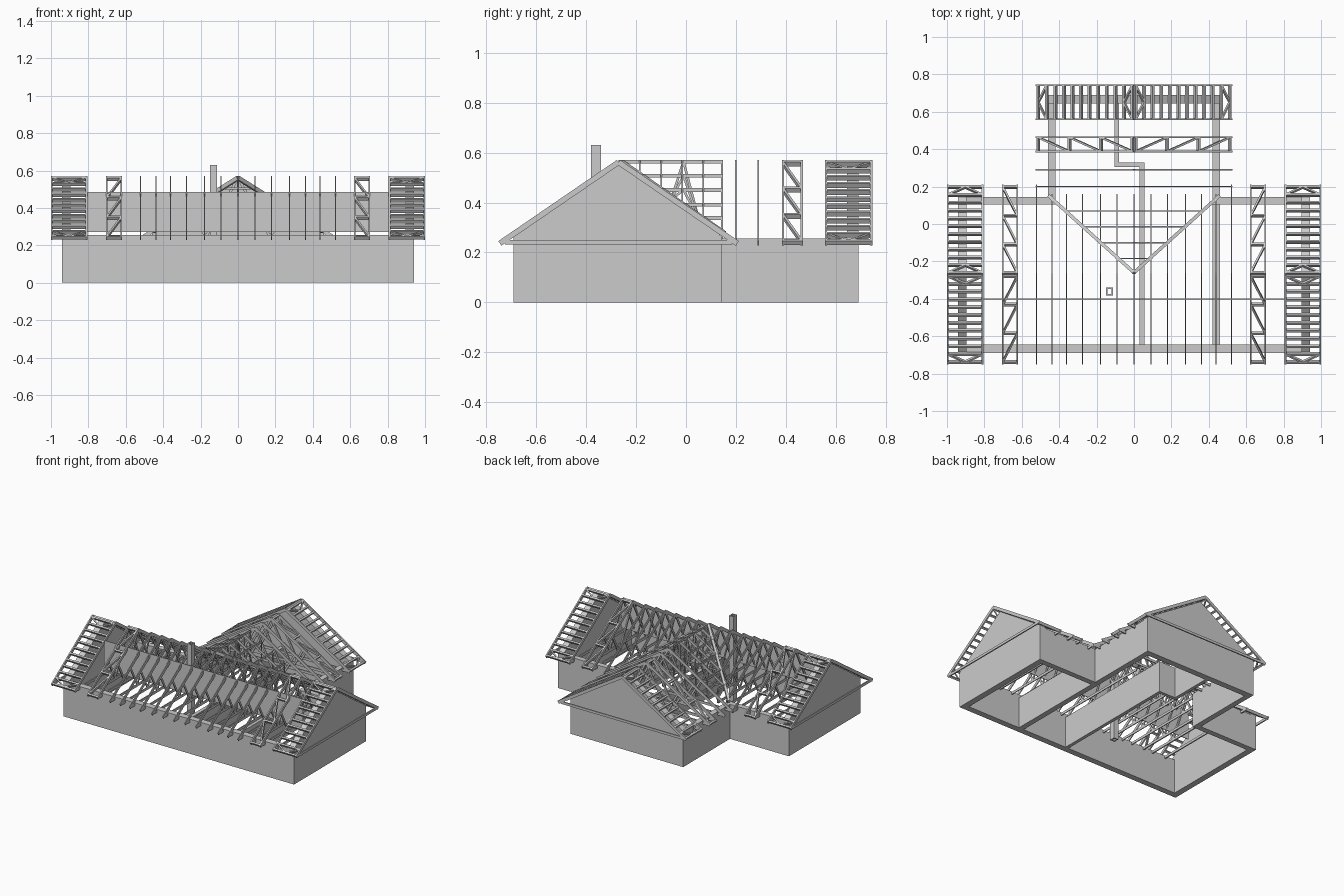
import bpy, bmesh
from mathutils import Vector

if "Cube" in bpy.data.objects:
    bpy.data.objects.remove(bpy.data.objects["Cube"])

APEX, EAVE, D = 0.575, 0.25, 0.022          # roof top, eave top, rafter depth
HALF = {'main': 0.475, 'wing': 0.52}
CY = -0.27                                   # main ridge position
SLOPE = {k: (APEX - EAVE) / h for k, h in HALF.items()}


def finish(bm, name):
    bmesh.ops.recalc_face_normals(bm, faces=bm.faces)
    me = bpy.data.meshes.new(name)
    bm.to_mesh(me)
    bm.free()
    ob = bpy.data.objects.new(name, me)
    bpy.context.collection.objects.link(ob)
    return ob


def prism(bm, pts, vec):
    a = [bm.verts.new(p) for p in pts]
    b = [bm.verts.new(Vector(p) + Vector(vec)) for p in pts]
    bm.faces.new(a)
    bm.faces.new(b[::-1])
    for i in range(len(a)):
        j = (i + 1) % len(a)
        bm.faces.new((a[i], b[i], b[j], a[j]))


def box(bm, x0, x1, y0, y1, z0, z1):
    prism(bm, [(x0, y0, z0), (x1, y0, z0), (x1, y1, z0), (x0, y1, z0)], (0, 0, z1 - z0))


def beam(bm, p, q, n, t, d):
    """Rectangular bar from p to q: thickness t along n, depth d across."""
    p, q, n = Vector(p), Vector(q), Vector(n)
    if (q - p).length < 1e-4:
        return
    u = (q - p).normalized()
    n = (n - u * n.dot(u)).normalized()
    w = u.cross(n) * d / 2
    n = n * t / 2
    prism(bm, [p + n + w, p - n + w, p - n - w, p + n - w], q - p)


def P(kind, s, u, z):
    return Vector((s, CY + u, z)) if kind == 'main' else Vector((u, s, z))


def R(kind, s, u):
    """Point on the rafter centre line."""
    return P(kind, s, u, APEX - 0.0135 - abs(u) * SLOPE[kind])


def normal(kind):
    return (1, 0, 0) if kind == 'main' else (0, 1, 0)


def truss(bm, kind, s, t, back=None, webs=True):
    h, n = HALF[kind], normal(kind)
    for sg in (-1, 1):
        e = back if (back and sg > 0) else h
        beam(bm, R(kind, s, 0), R(kind, s, sg * e), n, t, D)
        if webs:
            foot = P(kind, s, sg * h * 0.33, 0.245)
            beam(bm, foot, R(kind, s, sg * h * 0.5), n, t, 0.014)
            beam(bm, foot, R(kind, s, 0), n, t, 0.014)
    beam(bm, P(kind, s, -h + 0.02, 0.241), P(kind, s, (back or h) - 0.02, 0.241), n, t, 0.018)


def bay(bm, kind, s0, s1, rungs, brace):
    """Two rafter pairs joined by rungs in the roof plane, optionally zigzag braced."""
    h = HALF[kind]
    for s in (s0, s1):
        truss(bm, kind, s, 0.009, webs=brace)
    for sg in (-1, 1):
        up = (0, sg * SLOPE[kind], 1) if kind == 'main' else (sg * SLOPE[kind], 0, 1)
        us = [sg * (0.008 + (h - 0.016) * i / rungs) for i in range(rungs + 1)]
        for u in us:
            beam(bm, R(kind, s0, u), R(kind, s1, u), up, D * 0.9, 0.012)
        for i in range(rungs):
            a, b = us[i], us[i + 1]
            if brace:
                beam(bm, R(kind, s0, a), R(kind, s1, b), up, D * 0.8, 0.01)
            elif i in (0, rungs - 1):
                m = (s0 + s1) / 2
                beam(bm, R(kind, s0, a), R(kind, m, b), up, D * 0.8, 0.009)
                beam(bm, R(kind, s1, a), R(kind, m, b), up, D * 0.8, 0.009)


# outer walls
bm = bmesh.new()
H = 0.255
for x in (-0.94, 0.895):
    prism(bm, [(x, -0.69, 0), (x, 0.145, 0), (x, 0.145, 0.264), (x, CY, 0.55), (x, -0.69, 0.262)], (0.045, 0, 0))
prism(bm, [(-0.46, 0.645, 0), (0.46, 0.645, 0), (0.46, 0.645, 0.262), (0, 0.645, 0.55), (-0.46, 0.645, 0.262)], (0, 0.045, 0))
box(bm, -0.895, 0.895, -0.69, -0.645, 0, H)
for s in (-1, 1):
    a, b = sorted((s * 0.895, s * 0.42))
    box(bm, a, b, 0.105, 0.145, 0, H)
    a, b = sorted((s * 0.46, s * 0.42))
    box(bm, a, b, 0.145, 0.645, 0, H)
finish(bm, "outer_walls")

# partition walls
bm = bmesh.new()
box(bm, 0.42, 0.46, -0.645, 0.105, 0, 0.23)
box(bm, 0.03, 0.055, -0.645, 0.33, 0, 0.23)
box(bm, -0.105, 0.03, 0.305, 0.33, 0, 0.23)
box(bm, -0.105, -0.08, 0.33, 0.645, 0, 0.23)
finish(bm, "partition_walls")

# attic panel
bm = bmesh.new()
box(bm, -0.81, 0.81, -0.403, -0.399, 0.272, 0.485)
finish(bm, "attic_panel")

# hollow chimney
bm = bmesh.new()
x0, x1, y0, y1, w, Z = -0.149, -0.112, -0.381, -0.34, 0.008, 0.63
box(bm, x0, x1, y0, y0 + w, 0, Z)
box(bm, x0, x1, y1 - w, y1, 0, Z)
box(bm, x0, x0 + w, y0 + w, y1 - w, 0, Z)
box(bm, x1 - w, x1, y0 + w, y1 - w, 0, Z)
finish(bm, "chimney")

# main roof trusses, with flat tops running back into the wing
bm = bmesh.new()
T = 0.006
for x in (0, 0.09, 0.18, 0.275, 0.36, 0.438, 0.522):
    for s in ((-1, 1) if x else (1,)):
        truss(bm, 'main', s * x, T, back=0.425 if x < 0.5 else None)
        if x < 0.4:
            z = APEX - 0.012 - x * SLOPE['wing']
            y = CY + x * SLOPE['wing'] / SLOPE['main']
            X = s * x
            beam(bm, (X, y, z), (X, 0.148, z), (1, 0, 0), T, 0.015)
            beam(bm, (X, 0.145, z), (X, 0.145, 0.24), (1, 0, 0), T, 0.008)
            if x < 0.2:
                for yy in (-0.06, 0.05):
                    zz = APEX - 0.02 - (yy - CY) * SLOPE['main']
                    beam(bm, (X, -0.01, z), (X, yy, zz), (1, 0, 0), T, 0.01)
finish(bm, "main_roof_trusses")

# valley rafters and jack rafters over the junction
bm = bmesh.new()
for s in (-1, 1):
    beam(bm, (0, -0.26, 0.56), (s * 0.455, 0.15, 0.275), (0, 0, 1), 0.022, 0.018)
    for y in (-0.185, -0.10, -0.015, 0.07):
        u = (y - CY) * SLOPE['main'] / SLOPE['wing']
        beam(bm, R('wing', y, 0), R('wing', y, s * u), (0, 1, 0), T, 0.018)
        zb = R('wing', y, u).z
        beam(bm, (0, y, zb), (s * u, y, zb), (0, 1, 0), T, 0.012)
for y in (-0.185, -0.10, -0.015, 0.07):
    zb = R('wing', y, (y - CY) * SLOPE['main'] / SLOPE['wing']).z
    beam(bm, (0, y, zb), (0, y, APEX - 0.02), (0, 1, 0), T, 0.012)
finish(bm, "valley_framing")

# wing roof trusses
bm = bmesh.new()
for y in (0.2, 0.29):
    truss(bm, 'wing', y, T)
finish(bm, "wing_roof_trusses")

# braced bays
bm = bmesh.new()
for s in (-1, 1):
    bay(bm, 'main', s * 0.624, s * 0.702, 3, True)
bay(bm, 'wing', 0.388, 0.463, 3, True)
finish(bm, "braced_bays")

# gable overhang ladders
bm = bmesh.new()
for s in (-1, 1):
    bay(bm, 'main', s * 0.81, s * 0.995, 11, False)
bay(bm, 'wing', 0.56, 0.741, 11, False)
finish(bm, "gable_ladders")
